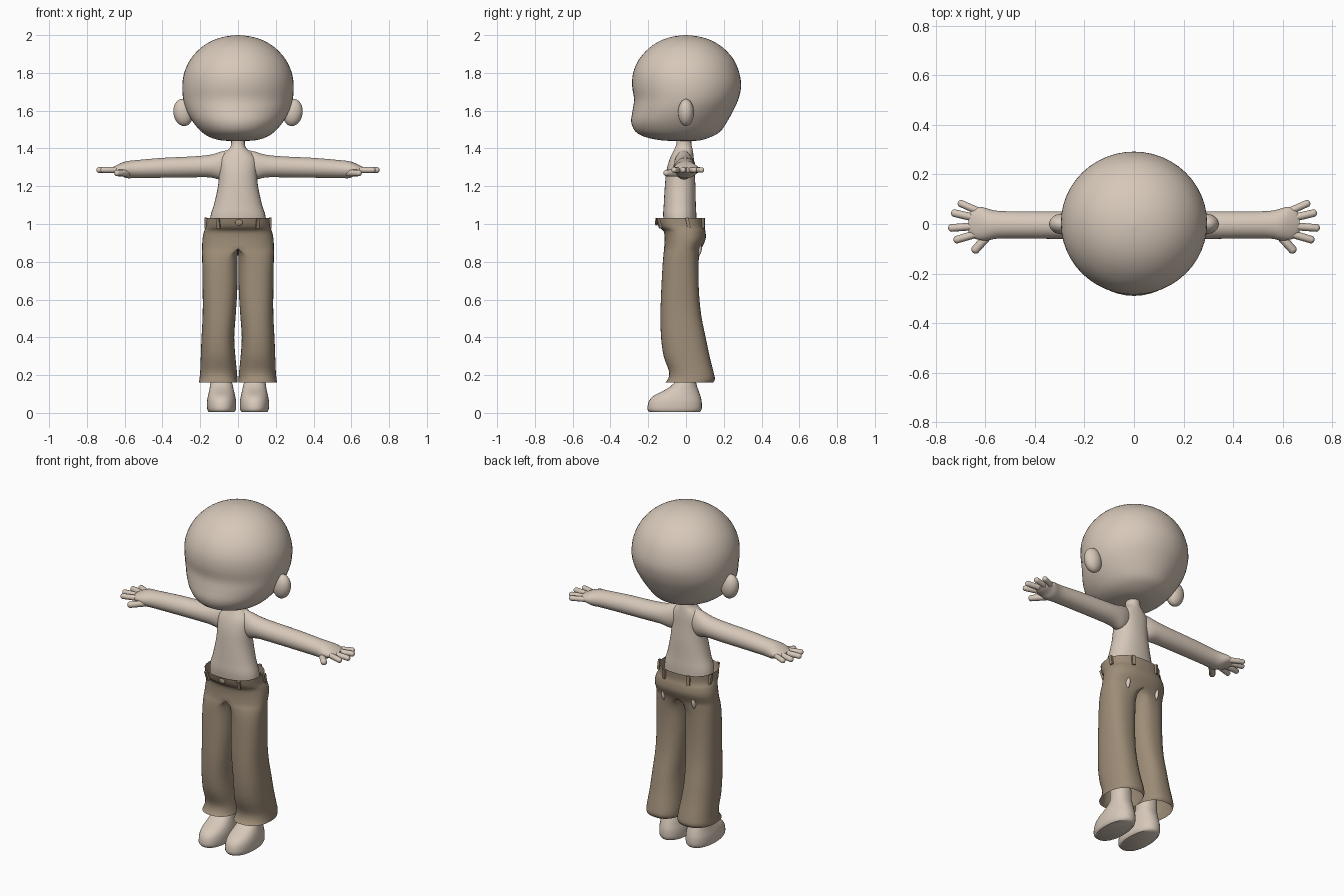
import bpy, bmesh, math
from mathutils import Vector, Matrix


def material(name, rgb):
    m = bpy.data.materials.new(name)
    m.diffuse_color = (*rgb, 1)
    return m


SKIN = material("skin", (0.68, 0.58, 0.49))
CLOTH = material("brown_cloth", (0.34, 0.265, 0.185))


def finish(name, bm, mat, mirror=False, angle=50):
    mesh = bpy.data.meshes.new(name)
    bm.to_mesh(mesh)
    bm.free()
    ob = bpy.data.objects.new(name, mesh)
    bpy.context.collection.objects.link(ob)
    mesh.materials.append(mat)
    if mirror:
        mod = ob.modifiers.new("mirror", "MIRROR")
        mod.merge_threshold = 0.0005
    bpy.ops.object.select_all(action="DESELECT")
    ob.select_set(True)
    bpy.context.view_layer.objects.active = ob
    bpy.ops.object.shade_smooth_by_angle(angle=math.radians(angle))
    return ob


def refine(rows, steps):
    """Catmull-Rom interpolation between profile rows."""
    out = []
    for i in range(len(rows) - 1):
        a, b, c, d = (rows[min(max(k, 0), len(rows) - 1)] for k in range(i - 1, i + 3))
        for s in range(steps):
            t = s / steps
            out.append([q + 0.5 * t * (r - p + t * (2 * p - 5 * q + 4 * r - w + t * (3 * (q - r) + w - p)))
                        for p, q, r, w in zip(a, b, c, d)])
    return out + [list(rows[-1])]


def loft(rows, caps=True, axis="z", power=1.0, n=32, steps=3):
    """Rows: position, centre, inner, outer, front, back of each oval section."""
    bm = bmesh.new()
    rings = []
    for h, cx, lo, hi, front, back in refine(rows, steps):
        mid = (front + back) / 2
        ring = []
        for j in range(n):
            t = 2 * math.pi * j / n
            c, s = math.cos(t), math.sin(t)
            c = math.copysign(abs(c) ** power, c) if abs(c) > 1e-6 else 0
            s = math.copysign(abs(s) ** power, s) if abs(s) > 1e-6 else 0
            u = cx + c * ((hi - cx) if c > 0 else (cx - lo))
            v = mid + s * (back - front) / 2
            ring.append(bm.verts.new((u, v, h) if axis == "z" else (h, u, v)))
        rings.append(ring)
    for a, b in zip(rings, rings[1:]):
        for j in range(n):
            k = (j + 1) % n
            bm.faces.new((a[j], a[k], b[k], b[j]))
    if caps:
        bm.faces.new(rings[0][::-1])
        bm.faces.new(rings[-1])
    return bm


def ellipsoid(name, loc, size, mat=SKIN, mirror=True, tilt=0):
    bm = bmesh.new()
    m = Matrix.Translation(loc) @ Matrix.Rotation(tilt, 4, "Y") @ Matrix.Diagonal((*size, 1))
    bmesh.ops.create_uvsphere(bm, u_segments=24, v_segments=16, radius=1, matrix=m)
    return finish(name, bm, mat, mirror)


def capsule(name, a, b, r):
    a, b = Vector(a), Vector(b)
    bm = bmesh.new()
    bmesh.ops.create_uvsphere(bm, u_segments=12, v_segments=10, radius=r)
    for v in bm.verts:
        if v.co.z > 0.0001:
            v.co.z += (b - a).length - r
    rot = (b - a).to_track_quat("Z", "Y").to_matrix().to_4x4()
    bm.transform(Matrix.Translation(a) @ rot)
    return finish(name, bm, SKIN, True)


def box(name, loc, size, turn=0, lean=0, mirror=True):
    bm = bmesh.new()
    m = (Matrix.Translation(loc) @ Matrix.Rotation(turn, 4, "Z")
         @ Matrix.Rotation(lean, 4, "X") @ Matrix.Diagonal((*size, 1)))
    bmesh.ops.create_cube(bm, size=1, matrix=m)
    return finish(name, bm, CLOTH, mirror, 30)


# Head: round skull with a soft muzzle and flattened underside
head = [(z, 0, -rx, rx, f, b) for z, rx, f, b in [
    (1.44, 0.03, -0.06, 0.03), (1.443, 0.09, -0.13, 0.075), (1.46, 0.15, -0.215, 0.13),
    (1.49, 0.195, -0.268, 0.182), (1.54, 0.238, -0.29, 0.217), (1.60, 0.272, -0.283, 0.25),
    (1.66, 0.29, -0.275, 0.277), (1.73, 0.295, -0.285, 0.292), (1.80, 0.285, -0.28, 0.282),
    (1.87, 0.253, -0.25, 0.253), (1.93, 0.2, -0.197, 0.2), (1.97, 0.138, -0.136, 0.138),
    (1.992, 0.07, -0.07, 0.07), (2.0, 0.004, -0.004, 0.004)]]
finish("head", loft(head, n=48), SKIN)

# Ears
ellipsoid("ear", (0.29, 0, 1.59), (0.052, 0.042, 0.072), tilt=0.15)

# Neck and torso
torso = [(z, 0, -rx, rx, f, b) for z, rx, f, b in [
    (0.90, 0.15, -0.10, 0.05), (1.03, 0.148, -0.12, 0.055), (1.10, 0.128, -0.118, 0.052),
    (1.20, 0.106, -0.112, 0.05), (1.28, 0.10, -0.104, 0.045), (1.34, 0.098, -0.088, 0.042),
    (1.375, 0.075, -0.072, 0.038), (1.40, 0.045, -0.06, 0.034), (1.43, 0.036, -0.05, 0.028),
    (1.50, 0.036, -0.05, 0.028)]]
finish("torso", loft(torso, power=0.9), SKIN)

# Arms with palms
arm = [(x, yc, yc - ry, yc + ry, z0, z1) for x, yc, ry, z0, z1 in [
    (0.03, -0.015, 0.035, 1.25, 1.395), (0.09, -0.012, 0.052, 1.235, 1.383),
    (0.15, -0.008, 0.056, 1.247, 1.366), (0.25, -0.005, 0.056, 1.247, 1.357),
    (0.40, -0.004, 0.055, 1.245, 1.35), (0.54, -0.003, 0.055, 1.243, 1.338),
    (0.59, -0.002, 0.064, 1.243, 1.332), (0.62, 0.002, 0.067, 1.257, 1.322),
    (0.65, 0.003, 0.058, 1.266, 1.308), (0.668, 0.003, 0.035, 1.275, 1.298)]]
finish("arm", loft(arm, axis="x"), SKIN, True)

# Fingers and thumb
for name, base, tip, r in [
        ("little_finger", (0.62, 0.048), (0.71, 0.088), 0.015),
        ("ring_finger", (0.63, 0.022), (0.738, 0.047), 0.016),
        ("middle_finger", (0.63, -0.008), (0.75, -0.017), 0.016),
        ("index_finger", (0.62, -0.035), (0.728, -0.067), 0.016),
        ("thumb", (0.585, -0.042), (0.65, -0.115), 0.018)]:
    z = 1.27 if name == "thumb" else 1.286
    capsule(name, (*base, z), (*tip, z), r)

# Feet and lower legs
leg = [(z, cx, cx - rx, cx + rx, f, b) for z, cx, rx, f, b in [
    (0.004, 0.087, 0.068, -0.192, 0.072), (0.02, 0.087, 0.076, -0.204, 0.083),
    (0.06, 0.087, 0.077, -0.197, 0.083), (0.09, 0.087, 0.072, -0.172, 0.076),
    (0.12, 0.087, 0.065, -0.115, 0.066), (0.15, 0.088, 0.06, -0.072, 0.056),
    (0.20, 0.09, 0.056, -0.06, 0.052), (0.50, 0.092, 0.06, -0.08, 0.04),
    (0.90, 0.08, 0.065, -0.08, 0.04)]]
finish("foot_and_leg", loft(leg, power=0.9), SKIN, True)

# Trousers: half sections mirrored, hips closed at the middle and legs split below
trousers = [
    (0.16, 0.10, 0.002, 0.207, -0.112, 0.143), (0.18, 0.10, 0.003, 0.204, -0.095, 0.153),
    (0.22, 0.10, 0.006, 0.20, -0.09, 0.145), (0.30, 0.10, 0.014, 0.197, -0.118, 0.125),
    (0.40, 0.10, 0.02, 0.193, -0.132, 0.104), (0.52, 0.098, 0.012, 0.187, -0.135, 0.08),
    (0.65, 0.095, 0.004, 0.187, -0.131, 0.068), (0.78, 0.085, 0.003, 0.189, -0.124, 0.066),
    (0.84, 0.05, 0.001, 0.19, -0.119, 0.072), (0.87, 0, 0, 0.19, -0.116, 0.082),
    (0.92, 0, 0, 0.188, -0.113, 0.104), (0.96, 0, 0, 0.18, -0.118, 0.103),
    (0.98, 0, 0, 0.172, -0.14, 0.098), (1.00, 0, 0, 0.168, -0.153, 0.096),
    (1.032, 0, 0, 0.166, -0.163, 0.098)]
bm = loft(trousers, caps=False, power=0.85, n=40)
for v in bm.verts:
    if v.co.x < 0.0004 or v.co.z > 0.871:
        v.co.x = max(v.co.x, 0)
inner = [f for f in bm.faces if all(v.co.x < 0.0004 for v in f.verts)]
bmesh.ops.delete(bm, geom=inner, context="FACES")
finish("trousers", bm, CLOTH, True, 60)

# Belt loops and waist button
box("front_belt_loop", (0.105, -0.142, 1.004), (0.018, 0.012, 0.056), 0.35, 0.3)
box("side_belt_loop", (0.17, 0.01, 1.006), (0.012, 0.018, 0.056), 0.05, 0.2)
box("back_belt_loop", (0.08, 0.092, 1.004), (0.018, 0.014, 0.056), -0.3)
ellipsoid("waist_button", (0.005, -0.158, 1.008), (0.02, 0.007, 0.016), CLOTH, False)

# Skin showing through the seat
ellipsoid("seat_gap", (0.10, 0.062, 0.872), (0.013, 0.022, 0.04))
